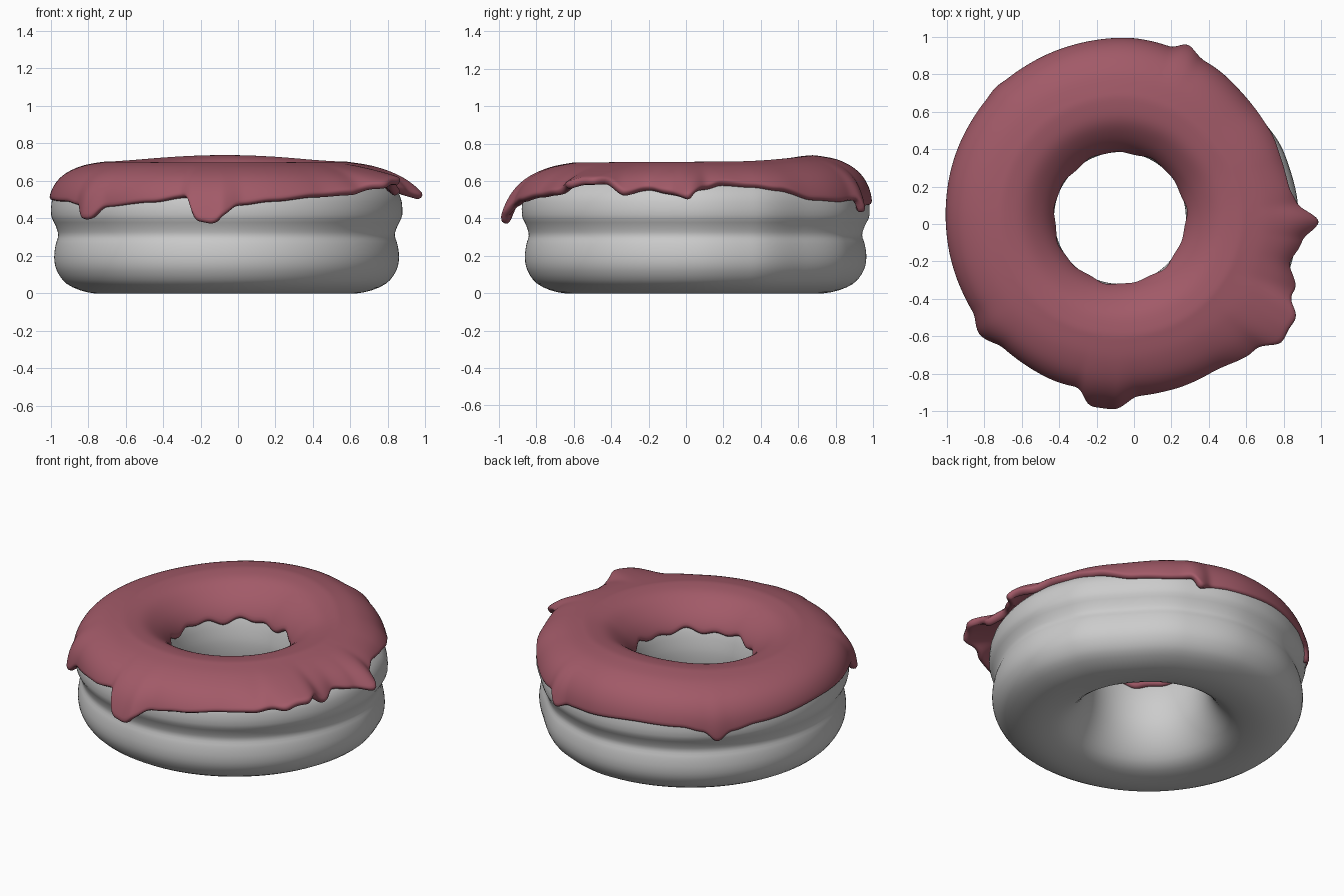
import bpy, bmesh, math

if "Cube" in bpy.data.objects:
    bpy.data.objects.remove(bpy.data.objects["Cube"])

CX, CY = -0.06, 0.05
N = 240


def keyed(keys, a):
    """Smooth periodic interpolation of (angle, value) keys."""
    a %= 360
    ext = [(keys[-1][0] - 360, keys[-1][1])] + keys + [(keys[0][0] + 360, keys[0][1])]
    for (a0, v0), (a1, v1) in zip(ext, ext[1:]):
        if a0 <= a <= a1:
            t = (a - a0) / (a1 - a0)
            return v0 + (v1 - v0) * t * t * (3 - 2 * t)
    return ext[0][1]


def spline(pts, n, closed=False):
    """Catmull-Rom curve through the 2D points."""
    out, m = [], len(pts)
    for i in range(m if closed else m - 1):
        ids = [i - 1, i, i + 1, i + 2]
        q = [pts[j % m] if closed else pts[min(max(j, 0), m - 1)] for j in ids]
        for s in range(n):
            t = s / n
            out.append(tuple(0.5 * (2 * b + (c - a) * t + (2 * a - 5 * b + 4 * c - d) * t * t
                                    + (3 * b - a - 3 * c + d) * t ** 3) for a, b, c, d in zip(*q)))
    if not closed:
        out.append(pts[-1])
    return out


def cut(curve, z_end, n):
    """Trim a descending curve at height z_end and resample evenly."""
    pts = [curve[0]]
    for a, b in zip(curve, curve[1:]):
        if b[1] <= z_end:
            t = (a[1] - z_end) / (a[1] - b[1])
            pts.append((a[0] + (b[0] - a[0]) * t, z_end))
            break
        pts.append(b)
    lens = [0]
    for a, b in zip(pts, pts[1:]):
        lens.append(lens[-1] + math.dist(a, b))
    out, j = [], 0
    for i in range(n + 1):
        d = lens[-1] * i / n
        while j < len(pts) - 2 and lens[j + 1] < d:
            j += 1
        t = min(1, (d - lens[j]) / max(1e-9, lens[j + 1] - lens[j]))
        out.append(tuple(p + (q - p) * t for p, q in zip(pts[j], pts[j + 1])))
    return out


# gentle unevenness of the ring: outer radius and height of the back
RADIUS = [(0, 0), (20, -.015), (42, -.05), (65, -.025), (90, -.005), (135, .0), (180, 0),
          (225, .005), (270, -.01)]


def place(r, z, deg):
    a = math.radians(deg)
    w = (r - 0.35) / 0.6
    r += keyed(RADIUS, deg) * w
    up = min(1, max(0, (z - 0.48) / 0.2))
    z += up * (0.035 * max(0, math.sin(a)) ** 3 - 0.008 * max(0, -math.sin(a)) * w)
    hole = min(1, max(0, 1 - w))
    return (CX - 0.015 * hole + r * math.cos(a), CY - 0.018 * hole + r * math.sin(a), z)


def sweep(name, section, closed, color, mat_name):
    """Sweep a section, which may change with the angle, around the ring."""
    bm = bmesh.new()
    rings = [[bm.verts.new(place(r, z, 360 * i / N)) for r, z in section(360 * i / N)]
             for i in range(N)]
    m = len(rings[0])
    for i in range(N):
        a, b = rings[i], rings[(i + 1) % N]
        for j in range(m if closed else m - 1):
            k = (j + 1) % m
            bm.faces.new((a[j], b[j], b[k], a[k]))
    bmesh.ops.recalc_face_normals(bm, faces=bm.faces)
    # open sheets: make the normals point up
    if not closed:
        bm.normal_update()
        if sum(f.normal.z for f in bm.faces) < 0:
            bmesh.ops.reverse_faces(bm, faces=bm.faces)
    for f in bm.faces:
        f.smooth = True
    me = bpy.data.meshes.new(name)
    bm.to_mesh(me)
    bm.free()
    mat = bpy.data.materials.new(mat_name)
    mat.diffuse_color = (*color, 1)
    mat.use_nodes = True
    mat.node_tree.nodes["Principled BSDF"].inputs["Base Color"].default_value = mat.diffuse_color
    me.materials.append(mat)
    ob = bpy.data.objects.new(name, me)
    bpy.context.collection.objects.link(ob)
    return ob


# dough ring with a waist line
DOUGH = spline([(.62, 0), (.74, .006), (.85, .05), (.905, .12), (.92, .19), (.912, .26),
                (.898, .31), (.912, .36), (.937, .42), (.925, .52), (.86, .595), (.76, .645),
                (.64, .67), (.53, .65), (.44, .595), (.385, .52), (.358, .42), (.352, .33),
                (.368, .22), (.42, .11), (.50, .03)], 3, True)
sweep("dough_ring", lambda d: DOUGH, True, (.6, .6, .6), "pale grey dough")

# icing: height of the dripping outer edge, and how far it sticks out
EDGE = [(3, .57), (9, .60), (20, .58), (30, .56), (45, .50), (58, .49), (66, .50), (70, .43),
        (74, .46), (82, .47), (105, .49), (122, .48), (130, .45), (135, .38), (140, .44),
        (150, .47), (180, .50), (205, .49), (214, .47), (218, .395), (222, .395), (227, .46),
        (245, .49), (257, .525), (261, .39), (266, .375), (269, .42), (274, .475), (285, .50),
        (300, .53), (312, .55), (319, .59), (326, .62), (332, .62), (338, .54), (344, .57),
        (350, .55), (357, .52)]
FLARE = [(4, .015), (20, 0), (35, .015), (50, .015), (62, .01), (69, .05), (74, 0), (130, 0),
         (135, .01), (140, 0), (213, 0), (220, .045), (228, .0), (255, .02), (261, .105),
         (267, .11), (275, .035), (300, .04), (314, .09), (322, .20), (329, .205), (336, .08),
         (344, .01), (352, .04), (358, .115)]
OUTER = spline([(.64, .704), (.77, .68), (.875, .628), (.935, .55), (.953, .45), (.942, .34)], 8)
INNER = spline([(.64, .704), (.52, .685), (.42, .62), (.362, .55), (.340, .49), (.336, .42)], 8)


def icing_section(d):
    a = math.radians(d)
    inner_edge = 0.505 + 0.012 * math.sin(7 * a + 1) + 0.012 * math.sin(13 * a)
    inner = cut(INNER, inner_edge, 10)
    outer = cut(OUTER, keyed(EDGE, d), 16)
    flare = keyed(FLARE, d)
    outer = [(r + flare * (i / 16) ** 2, z) for i, (r, z) in enumerate(outer)]
    return inner[:0:-1] + outer


icing = sweep("icing", icing_section, False, (.36, .102, .138), "pink icing")
sol = icing.modifiers.new("thickness", 'SOLIDIFY')
sol.thickness = 0.045
sol.offset = -1
sub = icing.modifiers.new("round", 'SUBSURF')
sub.levels = sub.render_levels = 1
